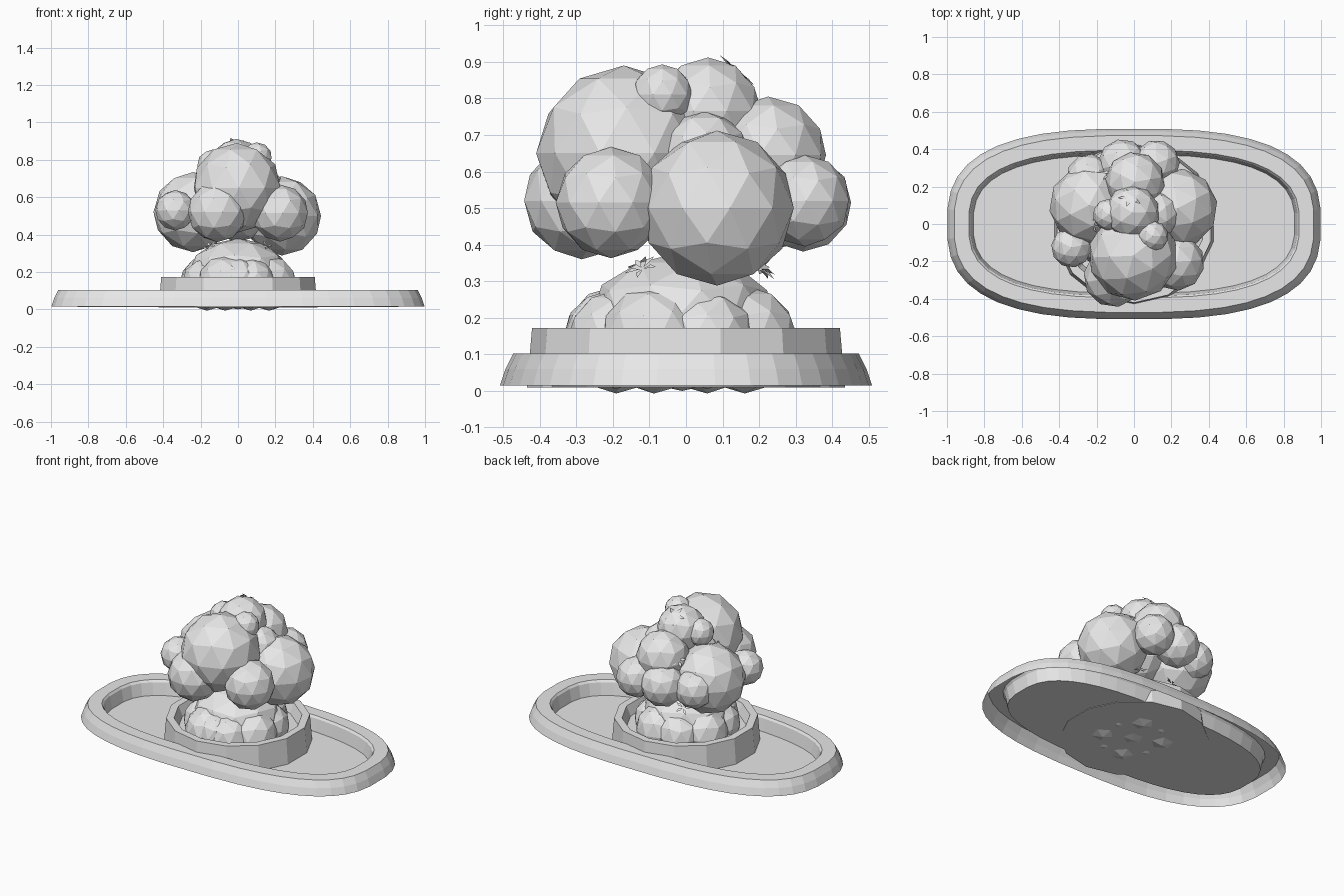
import bpy, bmesh, math, random
from mathutils import Vector

random.seed(4)
cube = bpy.data.objects.get("Cube")
if cube:
    bpy.data.objects.remove(cube, do_unlink=True)

clay = bpy.data.materials.new("light grey clay")
clay.use_nodes = True
clay.diffuse_color = (0.8, 0.8, 0.8, 1)
clay.node_tree.nodes["Principled BSDF"].inputs["Base Color"].default_value = clay.diffuse_color


def finish(name, bm):
    mesh = bpy.data.meshes.new(name)
    bm.to_mesh(mesh)
    bm.free()
    mesh.materials.append(clay)
    obj = bpy.data.objects.new(name, mesh)
    bpy.context.collection.objects.link(obj)
    return obj


def oval(bm, a, b, z, sides, power):
    """One closed ring of vertices on a superellipse."""
    ring = []
    for i in range(sides):
        t = math.tau * (i + 0.5) / sides
        c, s = math.cos(t), math.sin(t)
        ring.append(bm.verts.new((a * math.copysign(abs(c) ** (2 / power), c),
                                  b * math.copysign(abs(s) ** (2 / power), s), z)))
    return ring


def dish(name, a, b, profile, sides, power):
    """Open-bottomed dish: stacked rings from (inset, height) and a floor."""
    bm = bmesh.new()
    rings = [oval(bm, a - inset, b - inset, z, sides, power) for inset, z in profile]
    for low, high in zip(rings, rings[1:]):
        for i in range(sides):
            j = (i + 1) % sides
            bm.faces.new((low[i], low[j], high[j], high[i]))
    bm.faces.new(rings[-1])
    return finish(name, bm)


def boulder(name, centre, size):
    """Faceted low-poly ball, turned a little at random."""
    bm = bmesh.new()
    bmesh.ops.create_icosphere(bm, subdivisions=2, radius=1)
    obj = finish(name, bm)
    obj.location = centre
    obj.scale = size if isinstance(size, tuple) else (size,) * 3
    obj.rotation_euler.z = random.uniform(0, math.tau)
    return obj


def flower(name, centre, normal, radius):
    """Five thin pointed petals facing along the normal."""
    bm = bmesh.new()
    for k in range(5):
        t = math.tau * k / 5
        pts = []
        for r, turn, lift in ((0.1, 0, 0), (0.6, -0.3, 0.15), (1, 0, 0.1), (0.6, 0.3, 0.15)):
            pts.append(bm.verts.new((radius * r * math.cos(t + turn),
                                     radius * r * math.sin(t + turn), radius * lift)))
        bm.faces.new(pts)
    obj = finish(name, bm)
    obj.location = centre
    obj.rotation_euler = Vector(normal).to_track_quat('Z', 'Y').to_euler()
    return obj


# Oval tray and round pot
dish("tray", 1.0, 0.51, [(0, 0.015), (0.015, 0.06), (0.037, 0.103), (0.115, 0.103),
                         (0.125, 0.09), (0.14, 0.012)], 40, 2.75)
dish("pot", 0.435, 0.435, [(0.085, 0.009), (0, 0.009), (0.014, 0.172), (0.06, 0.172),
                           (0.085, 0.11)], 14, 2)

# Mound in the pot
boulder("mound", (0, -0.01, 0.19), (0.26, 0.27, 0.19))
for i in range(8):
    t = math.tau * (i + 0.5) / 8
    boulder("mound_lump", (0.18 * math.cos(t), 0.19 * math.sin(t) - 0.015, 0.14),
            0.135 + 0.012 * (i % 2))
boulder("mound_front", (0, -0.21, 0.15), 0.125)

# Crown of foliage
boulder("foliage_core", (0, 0.02, 0.56), 0.2)
for part, x, y, z, r in (
        ("left", 0.235, 0.085, 0.5, 0.212),
        ("right", -0.24, 0.1, 0.52, 0.214),
        ("front_top", -0.005, -0.17, 0.65, 0.24),
        ("front_left", 0.225, -0.205, 0.515, 0.152),
        ("front_right", -0.11, -0.285, 0.52, 0.16),
        ("side_right", -0.335, -0.125, 0.53, 0.108),
        ("crown", -0.01, 0.06, 0.765, 0.147),
        ("crown_left", 0.1, -0.065, 0.81, 0.083),
        ("crown_right", -0.135, 0.05, 0.77, 0.085),
        ("shoulder_left", 0.12, 0.05, 0.64, 0.125),
        ("back_top", 0.005, 0.225, 0.645, 0.16),
        ("back_right", -0.06, 0.32, 0.515, 0.134),
        ("back_left", 0.12, 0.325, 0.52, 0.125),
        ("back_side", -0.24, 0.255, 0.51, 0.12)):
    boulder("foliage_" + part, (x, y, z), r)

# Blossoms on the crown and the mound
flower("blossom_top", (-0.02, 0.135, 0.872), (0, 0.65, 0.75), 0.065)
flower("blossom_crown", (-0.22, 0.0, 0.69), (-0.6, -0.3, 0.7), 0.05)
flower("blossom_back", (-0.13, 0.27, 0.67), (-0.6, 0.5, 0.6), 0.05)
for x, y in ((0.15, -0.12), (-0.15, -0.12), (0.12, 0.2), (-0.12, 0.2)):
    flower("blossom_mound", (x, y, 0.335), (x, y, 0.25), 0.05)
